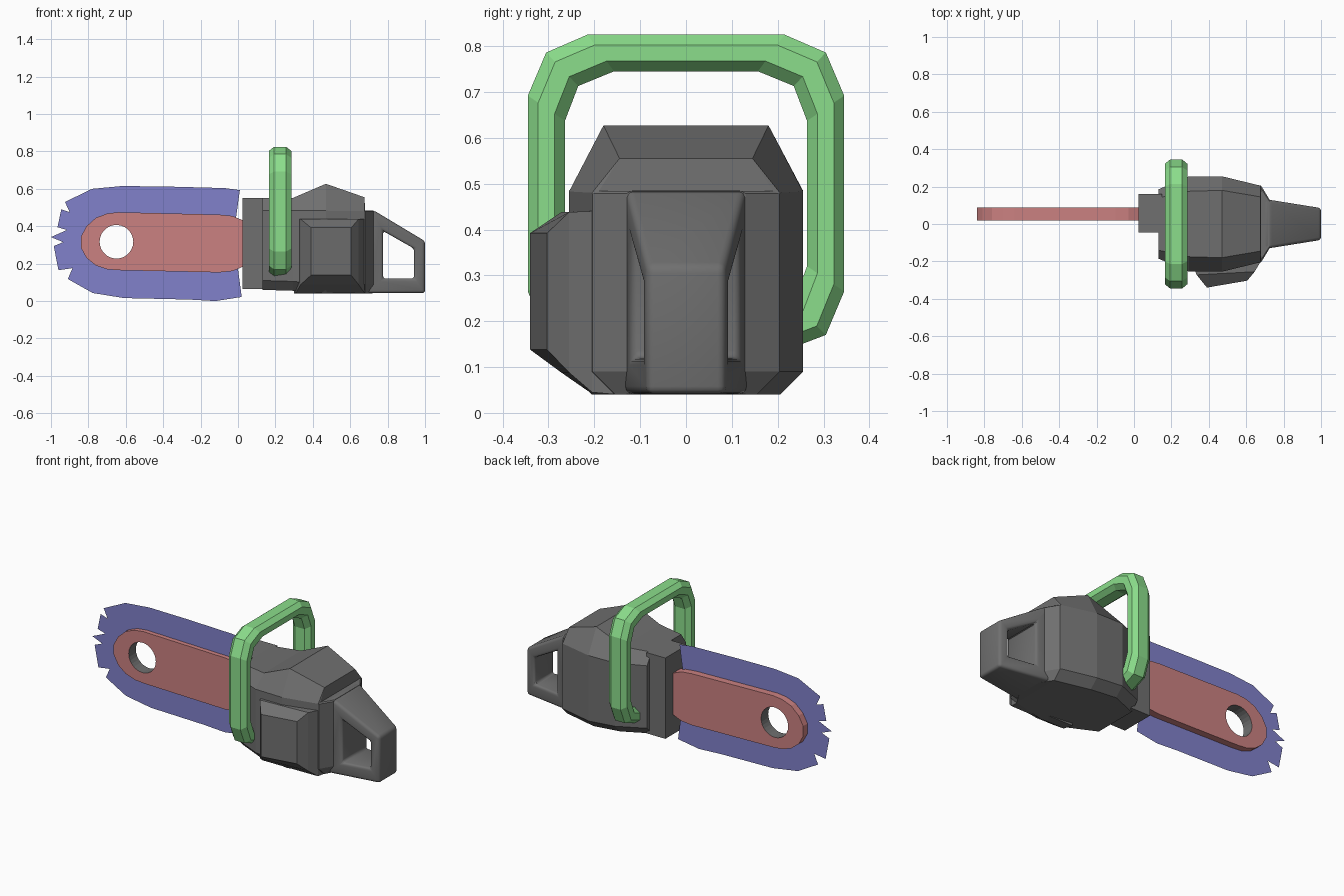
import bpy, bmesh, math
from mathutils import Vector

cube = bpy.data.objects.get("Cube")
if cube:
    bpy.data.objects.remove(cube, do_unlink=True)


def material(name, rgb):
    m = bpy.data.materials.new(name)
    m.use_nodes = True
    m.diffuse_color = (*rgb, 1)
    m.node_tree.nodes["Principled BSDF"].inputs["Base Color"].default_value = (*rgb, 1)
    return m


GREY = material("dark grey", (0.16, 0.16, 0.16))
GREEN = material("green", (0.26, 0.73, 0.26))
RED = material("dusty red", (0.6, 0.22, 0.22))
BLUE = material("slate blue", (0.22, 0.22, 0.6))


def finish(name, bm, mats, closed=True):
    if closed:
        bmesh.ops.recalc_face_normals(bm, faces=bm.faces)
    mesh = bpy.data.meshes.new(name)
    bm.to_mesh(mesh)
    bm.free()
    for m in mats:
        mesh.materials.append(m)
    ob = bpy.data.objects.new(name, mesh)
    bpy.context.collection.objects.link(ob)
    return ob


def loft(name, rings, mat):
    """Skin a row of equal rings of points and cap both ends."""
    bm = bmesh.new()
    rows = [[bm.verts.new(p) for p in ring] for ring in rings]
    n = len(rows[0])
    for a, b in zip(rows, rows[1:]):
        for i in range(n):
            j = (i + 1) % n
            bm.faces.new((a[i], a[j], b[j], b[i]))
    bm.faces.new(rows[0])
    bm.faces.new(rows[-1])
    return finish(name, bm, [mat])


def plate(name, outline, hole, depths, mats, bevel=0):
    """Upright plate in x-z with a hole; each depth is a function giving y from x."""
    bm = bmesh.new()
    layers = []
    for depth in depths:
        loops, edges = [], []
        for pts in (outline, hole):
            vs = [bm.verts.new((x, depth(x), z)) for x, z in pts]
            edges += [bm.edges.new((vs[i - 1], vs[i])) for i in range(len(vs))]
            loops.append(vs)
        bmesh.ops.triangle_fill(bm, use_beauty=True, edges=edges, normal=Vector((0, -1, 0)))
        layers.append(loops)
    if len(layers) == 2:
        for k in (0, 1):
            a, b = layers[0][k], layers[1][k]
            for i in range(len(a)):
                f = bm.faces.new((a[i - 1], a[i], b[i], b[i - 1]))
                f.material_index = k if len(mats) > 1 else 0
        bmesh.ops.recalc_face_normals(bm, faces=bm.faces)
    if bevel:
        sharp = [e for e in bm.edges if e.calc_face_angle(0) > 0.4]
        bmesh.ops.bevel(bm, geom=sharp, offset=bevel, segments=3, profile=0.5,
                        affect='EDGES', clamp_overlap=True)
    return finish(name, bm, mats, len(layers) == 2)


def circle(cx, cz, r, n=28):
    return [(cx + r * math.cos(2 * math.pi * i / n), cz + r * math.sin(2 * math.pi * i / n))
            for i in range(n)]


# Guide bar with a grey-walled round hole
bar_outline = [(0.06, 0.42), (0.03, 0.43), (-0.03, 0.455), (-0.1, 0.462), (-0.64, 0.475),
               (-0.7, 0.468), (-0.76, 0.445), (-0.81, 0.4), (-0.84, 0.345), (-0.84, 0.285),
               (-0.81, 0.23), (-0.76, 0.19), (-0.7, 0.17), (-0.64, 0.165), (-0.1, 0.153),
               (-0.03, 0.16), (0.03, 0.185), (0.06, 0.2)]
plate("guide_bar", bar_outline, circle(-0.65, 0.317, 0.09),
      [lambda x: 0.02, lambda x: 0.088], [RED, GREY])

# Thin toothed chain sheet around the bar
chain_outline = [(0.01, 0.593), (-0.07, 0.604), (-0.37, 0.612), (-0.62, 0.615), (-0.78, 0.6),
                 (-0.925, 0.53), (-0.9, 0.475), (-0.945, 0.49), (-0.965, 0.395), (-0.915, 0.38),
                 (-1, 0.342), (-0.935, 0.315), (-0.985, 0.294), (-0.96, 0.165), (-0.885, 0.176),
                 (-0.91, 0.118), (-0.777, 0.043), (-0.61, 0.016), (-0.26, 0.008), (-0.12, 0),
                 (0.02, 0.022), (0, 0.17), (-0.01, 0.45)]
plate("chain", chain_outline, circle(-0.65, 0.317, 0.1), [lambda x: 0.047], [BLUE])


# Engine body: chamfered sections along x
def body_ring(x, wide, low, low_edge, shoulder, top_half, top):
    half = [(wide - 0.05, low), (wide, low_edge), (wide, shoulder), (top_half, top)]
    return [(x, y, z) for y, z in half] + [(x, -y, z) for y, z in reversed(half)]


loft("engine_body", [body_ring(*s) for s in (
    (0.13, 0.185, 0.06, 0.11, 0.485, 0.14, 0.55),
    (0.295, 0.255, 0.055, 0.105, 0.485, 0.175, 0.552),
    (0.47, 0.255, 0.04, 0.09, 0.483, 0.18, 0.627),
    (0.676, 0.205, 0.04, 0.09, 0.48, 0.145, 0.555),
    (0.68, 0.204, 0.04, 0.09, 0.478, 0.19, 0.484),
    (0.725, 0.13, 0.042, 0.09, 0.478, 0.12, 0.484))], GREY)


# Side cover bulging from the right side of the body
def cover_ring(x0, x1, z0, z1, y0, y1):
    return [(x0, y0, z0), (x1, y1, z0), (x1, y1, z1), (x0, y0, z1)]


loft("side_cover", [cover_ring(*s) for s in (
    (0.3, 0.677, 0.04, 0.44, -0.15, -0.15),
    (0.31, 0.675, 0.045, 0.44, -0.21, -0.205),
    (0.335, 0.645, 0.088, 0.438, -0.272, -0.255),
    (0.39, 0.605, 0.138, 0.392, -0.34, -0.303))], GREY)

# Mounting block holding the bar
loft("bar_mount", [[(x, -0.045, 0.065), (x, 0.16, 0.065), (x, 0.16, 0.55), (x, -0.045, 0.55)]
                   for x in (0.025, 0.15)], GREY)


# Rear grip: tapered, rounded loop
def grip_half(x):
    return 0.13 - 0.16 * (x - 0.72)


grip = plate("rear_grip",
             [(0.69, 0.042), (1, 0.042), (1, 0.32), (0.725, 0.485), (0.69, 0.485)],
             [(0.775, 0.12), (0.942, 0.12), (0.942, 0.28), (0.775, 0.375)],
             [lambda x: -grip_half(x), grip_half], [GREY], bevel=0.016)
bpy.ops.object.select_all(action='DESELECT')
grip.select_set(True)
bpy.context.view_layer.objects.active = grip
bpy.ops.object.shade_smooth_by_angle(angle=math.radians(35))

# Top handle: chamfered hoop over the body, mirrored across y
outer = [(0.2, 0.13), (0.305, 0.17), (0.345, 0.265), (0.345, 0.692), (0.305, 0.786), (0.215, 0.825)]
inner = [(0.16, 0.21), (0.235, 0.24), (0.264, 0.32), (0.264, 0.637), (0.235, 0.713), (0.157, 0.745)]
outer += [(-y, z) for y, z in reversed(outer)]
inner += [(-y, z) for y, z in reversed(inner)]
section = [(0, -0.032), (0, 0.032), (0.28, 0.06), (0.72, 0.06),
           (1, 0.032), (1, -0.032), (0.72, -0.06), (0.28, -0.06)]
loft("top_handle", [[(0.225 + dx, o[0] + t * (i[0] - o[0]), o[1] + t * (i[1] - o[1]))
                     for t, dx in section] for o, i in zip(outer, inner)], GREEN)
